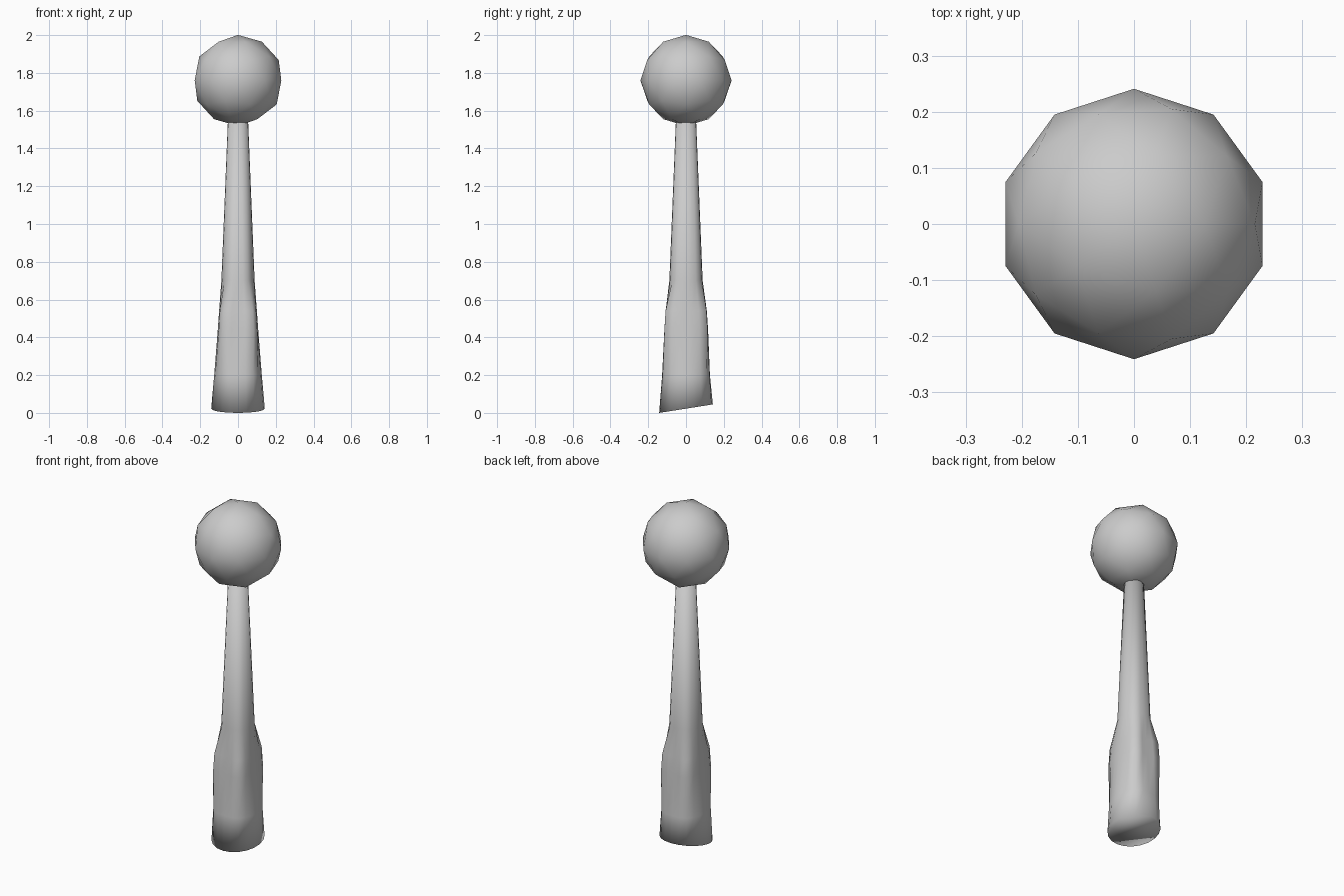
import bpy, bmesh
from math import sin, cos, pi, radians, exp

if "Cube" in bpy.data.objects:
    bpy.data.objects.remove(bpy.data.objects["Cube"])

def finish(name, bm):
    bmesh.ops.recalc_face_normals(bm, faces=bm.faces)
    mesh = bpy.data.meshes.new(name)
    bm.to_mesh(mesh)
    bm.free()
    for p in mesh.polygons:
        p.use_smooth = True
    obj = bpy.data.objects.new(name, mesh)
    bpy.context.scene.collection.objects.link(obj)
    return obj

# Round head: low-poly icosphere
bm = bmesh.new()
bmesh.ops.create_icosphere(bm, subdivisions=2, radius=0.241)
ball = finish("ball_head", bm)
ball.location = (0, 0, 1.76)

# Tapered handle with four grip lobes on the diagonals and a slanted foot
SIDES = 20
# height, core radius, lobe radius
RINGS = [(0.0, 0.142, 0.142), (0.2, 0.126, 0.137), (0.44, 0.107, 0.141),
         (0.54, 0.100, 0.134), (0.70, 0.088, 0.090), (1.56, 0.053, 0.053)]
LOBES = [radians(a) for a in (54, 126, 232, 308)]

bm = bmesh.new()
rings = []
for z, core, lobe in RINGS:
    ring = []
    for i in range(SIDES):
        a = 2 * pi * i / SIDES
        d = min(abs((a - l + pi) % (2 * pi) - pi) for l in LOBES)
        r = core + (lobe - core) * exp(-(d / 0.36) ** 2)
        x, y = r * cos(a), r * sin(a)
        ring.append(bm.verts.new((x, y, z if z else 0.0225 + 0.158 * y)))
    rings.append(ring)
for lo, hi in zip(rings, rings[1:]):
    for i in range(SIDES):
        j = (i + 1) % SIDES
        bm.faces.new((lo[i], lo[j], hi[j], hi[i]))
bm.faces.new(rings[0])
bm.faces.new(rings[-1])
finish("grip_handle", bm)
